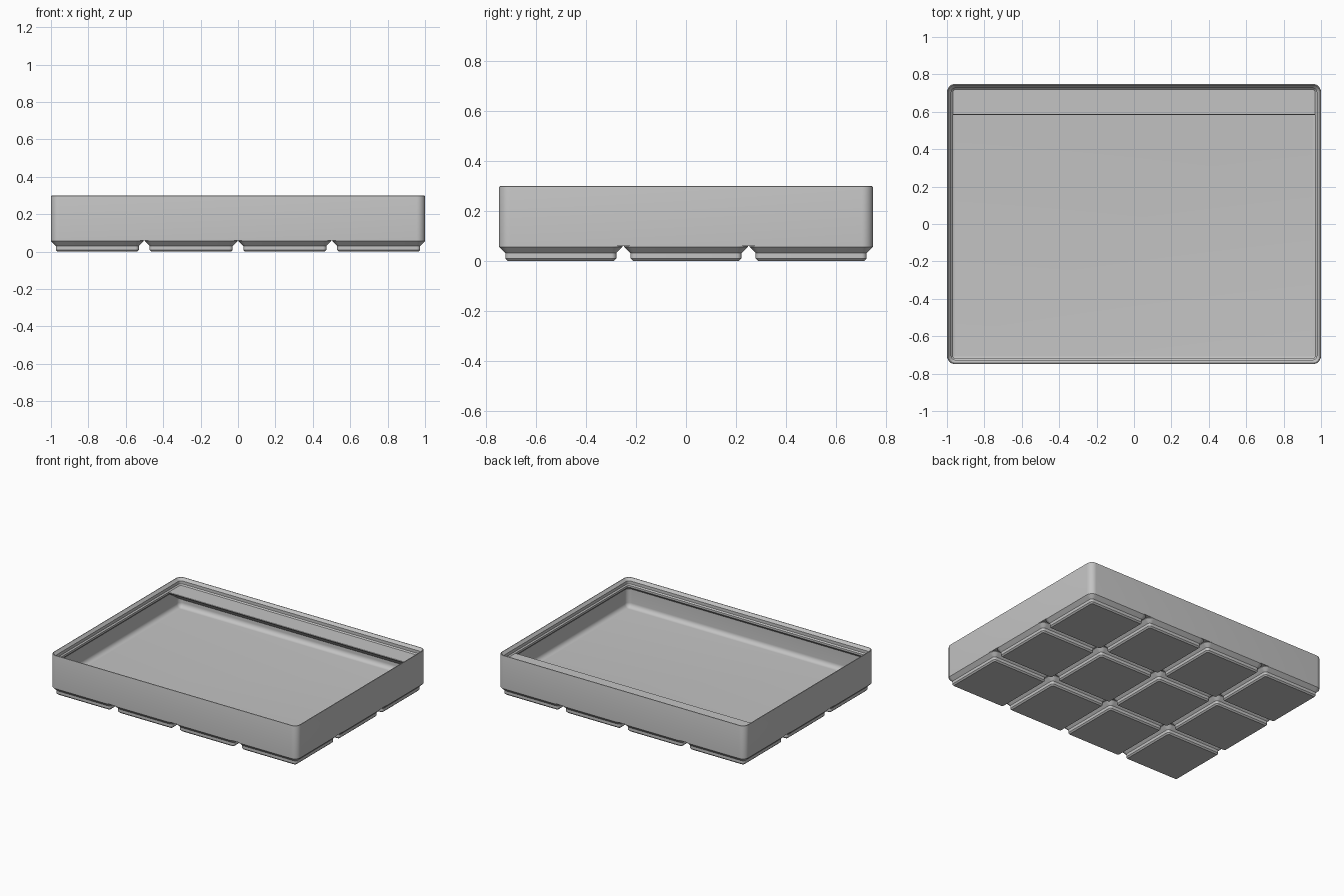
import bpy, bmesh
from math import pi, sin, cos
from mathutils import Matrix, Vector

cube = bpy.data.objects.get("Cube")
if cube:
    bpy.data.objects.remove(cube, do_unlink=True)

S = 2 / 167.5                       # millimetres to model units
PITCH, COLS, ROWS = 42, 4, 3
CORNER = 3.75
WIDTH, DEPTH = COLS * PITCH - 0.5, ROWS * PITCH - 0.5
WALL, FLOOR, BODY_TOP = 0.95, 7, 21

grey = bpy.data.materials.new("plain grey")
grey.use_nodes = True
grey.diffuse_color = (0.55, 0.55, 0.55, 1)
grey.node_tree.nodes["Principled BSDF"].inputs["Base Color"].default_value = grey.diffuse_color


def add_object(name, bm):
    """Scale a millimetre mesh and put it in the scene."""
    bmesh.ops.scale(bm, vec=(S, S, S), verts=bm.verts)
    bmesh.ops.recalc_face_normals(bm, faces=bm.faces)
    mesh = bpy.data.meshes.new(name)
    bm.to_mesh(mesh)
    bm.free()
    mesh.materials.append(grey)
    obj = bpy.data.objects.new(name, mesh)
    bpy.context.collection.objects.link(obj)
    return obj


def rounded_ring(bm, width, depth, inset, z, steps=8):
    """Rounded rectangle of vertices, inset from its full size."""
    r = max(CORNER - inset, 0.05)
    cx, cy = width / 2 - inset - r, depth / 2 - inset - r
    ring = []
    for q, (sx, sy) in enumerate([(1, 1), (-1, 1), (-1, -1), (1, -1)]):
        for i in range(steps + 1):
            a = (q + i / steps) * pi / 2
            ring.append(bm.verts.new((sx * cx + r * cos(a), sy * cy + r * sin(a), z)))
    return ring


def loft(width, depth, profile):
    """Closed solid swept through (inset, height) pairs."""
    bm = bmesh.new()
    rings = [rounded_ring(bm, width, depth, o, z) for o, z in profile]
    for a, b in zip(rings, rings[1:]):
        for i in range(len(a)):
            j = (i + 1) % len(a)
            bm.faces.new((a[i], a[j], b[j], b[i]))
    bm.faces.new(rings[0])
    bm.faces.new(rings[-1])
    return bm


# Tray: outer wall, rounded rim, stacking lip, inner wall, floor fillet
fillet = 2.75
profile = [(0, 5), (0, 24.55), (0.1, 24.95), (0.3, 25.1), (0.5, 25.05), (0.7, 24.7),
           (1.9, 23.5), (1.9, 21.7), (2.6, BODY_TOP), (2.6, 19.8), (WALL, 18.15)]
for i in range(9):
    a = i / 8 * pi / 2
    profile.append((WALL + fillet * (1 - cos(a)), FLOOR + fillet * (1 - sin(a))))
tray = add_object("tray", loft(WIDTH, DEPTH, profile))

# Foot: stepped pad with four round sockets, repeated on the grid
foot = add_object("feet", loft(PITCH - 0.5, PITCH - 0.5, [
    (2.95, 0), (2.15, 0.8), (2.15, 2.6), (0, 4.75), (0, 5)]))
bm = bmesh.new()
for x in (-13, 13):
    for y in (-13, 13):
        bmesh.ops.create_cone(bm, cap_ends=True, segments=32, radius1=3.2, radius2=3.2,
                              depth=4.8, matrix=Matrix.Translation((x, y, 0)))
cutter = add_object("socket_cutter", bm)
cutter.hide_render = True

cut = foot.modifiers.new("sockets", 'BOOLEAN')
cut.operation, cut.solver, cut.object = 'DIFFERENCE', 'EXACT', cutter
for axis, count in enumerate((COLS, ROWS)):
    array = foot.modifiers.new("repeat", 'ARRAY')
    array.count = count
    array.use_relative_offset = False
    array.use_constant_offset = True
    step = Vector((0, 0, 0))
    step[axis] = PITCH * S
    array.constant_offset_displace = step
foot.location = (-(COLS - 1) * PITCH * S / 2, -(ROWS - 1) * PITCH * S / 2, 0)
bpy.context.view_layer.objects.active = foot
for name in [m.name for m in foot.modifiers]:
    bpy.ops.object.modifier_apply(modifier=name)
bpy.data.objects.remove(cutter, do_unlink=True)

# Label shelf: wedge along the back wall, (distance from back, height)
wedge = [(0.5, BODY_TOP), (13.5, BODY_TOP), (13.75, 20.85), (13.85, 20.6),
         (13.75, 20.3), (13.5, 20.1), (0.5, 11.2)]
bm = bmesh.new()
ends = [[bm.verts.new((side * (WIDTH / 2 - 0.5), DEPTH / 2 - d, z)) for d, z in wedge]
        for side in (-1, 1)]
for i in range(len(wedge)):
    j = (i + 1) % len(wedge)
    bm.faces.new((ends[0][i], ends[0][j], ends[1][j], ends[1][i]))
for end in ends:
    bm.faces.new(end)
# Trim the back corners so they stay inside the rounded wall
for side in (-1, 1):
    bmesh.ops.bisect_plane(bm, geom=bm.verts[:] + bm.edges[:] + bm.faces[:],
                           plane_co=(side * (WIDTH / 2 - 2.9), DEPTH / 2, 0),
                           plane_no=(side, 1, 0), clear_outer=True)
    bmesh.ops.holes_fill(bm, edges=[e for e in bm.edges if e.is_boundary], sides=0)
shelf = add_object("label_shelf", bm)

# Smooth rounded areas, keep creases sharp
bpy.ops.object.select_all(action='DESELECT')
for obj in (tray, foot, shelf):
    obj.select_set(True)
bpy.context.view_layer.objects.active = tray
bpy.ops.object.shade_smooth_by_angle(angle=pi / 6)
